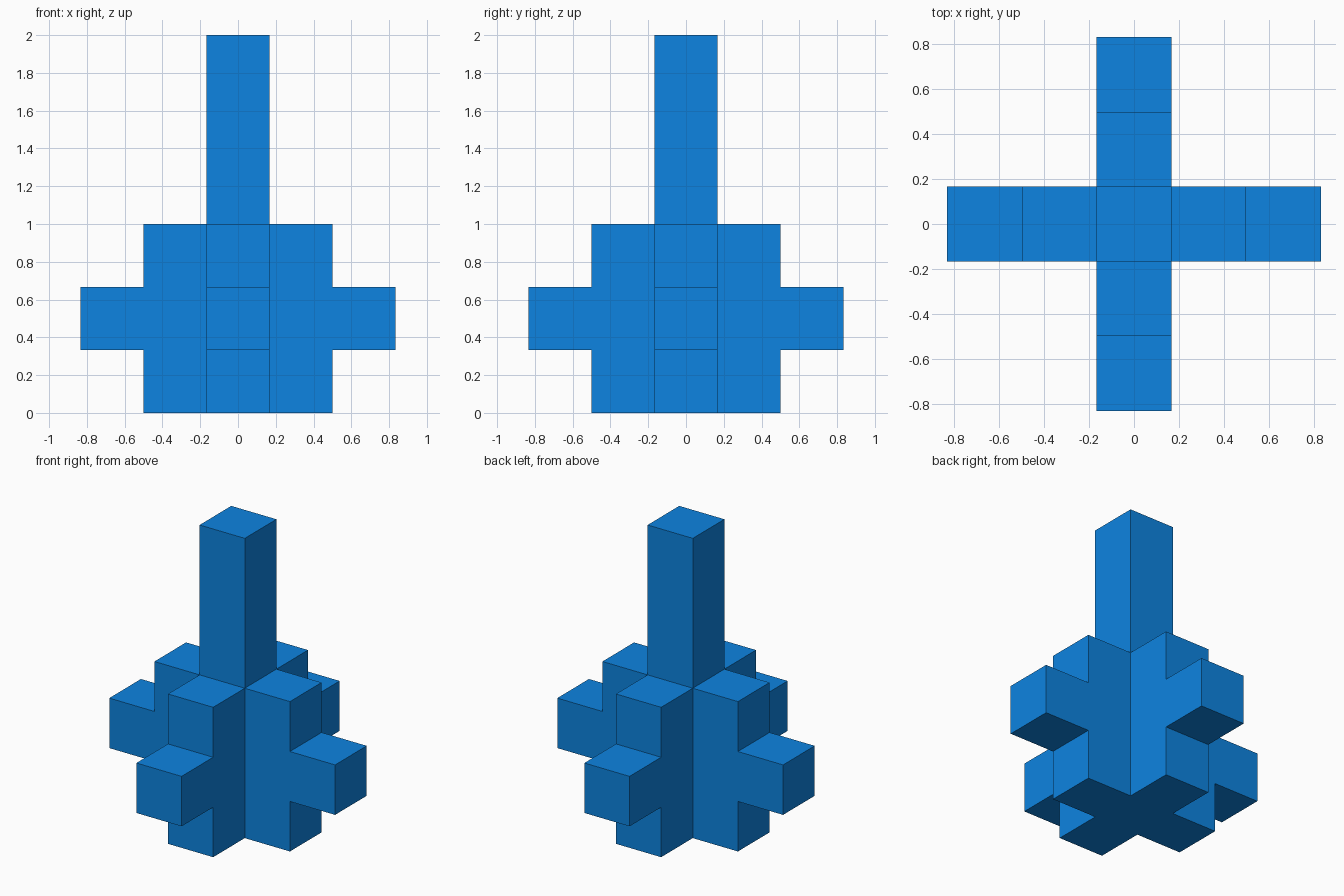
import bpy, bmesh
from mathutils import Matrix, Vector

if "Cube" in bpy.data.objects:
    bpy.data.objects.remove(bpy.data.objects["Cube"])

U = 1 / 3  # width of every bar

bm = bmesh.new()


def extrude(faces, dist):
    """Push each face out along its own normal and return the new end faces."""
    ends = bmesh.ops.extrude_discrete_faces(bm, faces=faces)["faces"]
    for f in ends:
        f.normal_update()
        bmesh.ops.translate(bm, verts=f.verts[:], vec=f.normal * dist)
    return ends


def end_faces(dist):
    """Upright faces whose centre lies at the given distance from the axis."""
    bm.normal_update()
    return [f for f in bm.faces if abs(f.normal.z) < 0.1
            and abs(f.calc_center_median().xy.dot(f.normal.xy) - dist) < 1e-4
            and abs(f.calc_center_median().xy.length - dist) < 1e-4]


# Central core
bmesh.ops.create_cube(bm, size=1, matrix=Matrix.Translation((0, 0, 0.5)) @ Matrix.Diagonal((U, U, 1, 1)))
bm.normal_update()

# Four wide arms
extrude(end_faces(U / 2), U)

# Short pegs from the middle third of each arm
for z in (U, 2 * U):
    bmesh.ops.bisect_plane(bm, geom=bm.verts[:] + bm.edges[:] + bm.faces[:],
                           plane_co=(0, 0, z), plane_no=(0, 0, 1))
extrude([f for f in end_faces(1.5 * U)
         if abs(f.calc_center_median().z - 0.5) < 0.01], U)

# Tall post on top
bm.normal_update()
extrude([f for f in bm.faces
         if (f.calc_center_median() - Vector((0, 0, 1))).length < 0.01], 1)

# Merge coplanar faces
bmesh.ops.recalc_face_normals(bm, faces=bm.faces[:])
bmesh.ops.dissolve_limit(bm, angle_limit=0.01, verts=bm.verts[:], edges=bm.edges[:])

mesh = bpy.data.meshes.new("cross_tower")
bm.to_mesh(mesh)
bm.free()
tower = bpy.data.objects.new("cross_tower", mesh)
bpy.context.collection.objects.link(tower)

blue = bpy.data.materials.new("blue")
blue.diffuse_color = (0.004, 0.23, 0.75, 1)
blue.use_nodes = True
blue.node_tree.nodes["Principled BSDF"].inputs["Base Color"].default_value = blue.diffuse_color
mesh.materials.append(blue)
